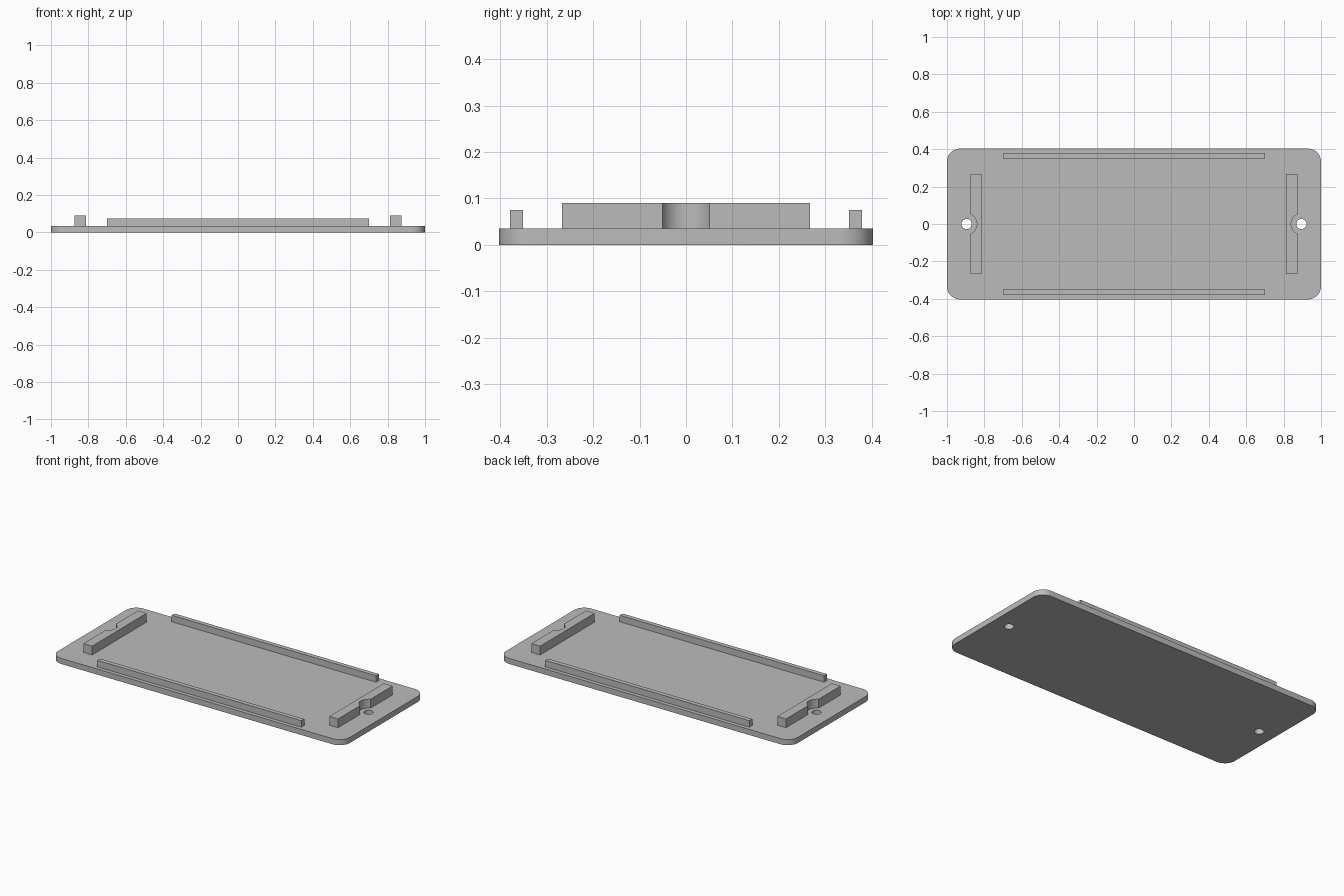
import bpy, bmesh
from math import sin, cos, asin, pi, radians

cube = bpy.data.objects.get("Cube")
if cube:
    bpy.data.objects.remove(cube, do_unlink=True)

PLATE_X, PLATE_Y, PLATE_TOP = 1.0, 0.403, 0.035
CORNER = 0.07
HOLE_X, HOLE_R, NOTCH_R = 0.895, 0.027, 0.055

grey = bpy.data.materials.new("light grey")
grey.use_nodes = True
colour = (0.5, 0.5, 0.5, 1)
grey.diffuse_color = colour
grey.node_tree.nodes["Principled BSDF"].inputs["Base Color"].default_value = colour


def arc(cx, cy, r, start, end, steps):
    """Points along an arc, both ends included."""
    angles = [start + (end - start) * i / steps for i in range(steps + 1)]
    return [(cx + r * cos(a), cy + r * sin(a)) for a in angles]


def extruded(name, loops, z0, z1):
    """Fill an outline (with optional hole loops) and raise it from z0 to z1."""
    bm = bmesh.new()
    edges = []
    for loop in loops:
        verts = [bm.verts.new((x, y, z0)) for x, y in loop]
        edges += [bm.edges.new((v, verts[i - 1])) for i, v in enumerate(verts)]
    if len(loops) == 1:
        bm.faces.new(verts)
    else:
        bmesh.ops.triangle_fill(bm, edges=edges, use_beauty=True)
    ext = bmesh.ops.extrude_face_region(bm, geom=bm.faces[:], use_keep_orig=True)
    top = [g for g in ext["geom"] if isinstance(g, bmesh.types.BMVert)]
    bmesh.ops.translate(bm, verts=top, vec=(0, 0, z1 - z0))
    bmesh.ops.recalc_face_normals(bm, faces=bm.faces)
    mesh = bpy.data.meshes.new(name)
    bm.to_mesh(mesh)
    bm.free()
    mesh.materials.append(grey)
    obj = bpy.data.objects.new(name, mesh)
    bpy.context.collection.objects.link(obj)
    bpy.ops.object.select_all(action="DESELECT")
    obj.select_set(True)
    bpy.context.view_layer.objects.active = obj
    bpy.ops.object.shade_smooth_by_angle(angle=radians(30))
    return obj


# Base plate: rounded rectangle with a screw hole near each end
outline = []
for i, (sx, sy) in enumerate([(1, 1), (-1, 1), (-1, -1), (1, -1)]):
    outline += arc(sx * (PLATE_X - CORNER), sy * (PLATE_Y - CORNER), CORNER,
                   i * pi / 2, (i + 1) * pi / 2, 12)
holes = [arc(s * HOLE_X, 0, HOLE_R, 0, 2 * pi, 32)[:-1] for s in (1, -1)]
extruded("base_plate", [outline] + holes, 0, PLATE_TOP)

# Long locating ribs along the front and back edges
for name, side in (("front_rib", -1), ("back_rib", 1)):
    ya, yb = side * 0.351, side * 0.379
    extruded(name, [[(-0.7, ya), (0.7, ya), (0.7, yb), (-0.7, yb)]], PLATE_TOP, 0.075)

# End ribs, each with a round relief cut around its screw hole
inner, outer, half = 0.813, 0.873, 0.267
spread = pi - asin((1 - ((HOLE_X - outer) / NOTCH_R) ** 2) ** 0.5)
notch = arc(HOLE_X, 0, NOTCH_R, spread, 2 * pi - spread, 20)
profile = [(outer, half), *notch, (outer, -half), (inner, -half), (inner, half)]
for name, side in (("left_end_rib", 1), ("right_end_rib", -1)):
    extruded(name, [[(side * x, y) for x, y in profile]], PLATE_TOP, 0.09)
